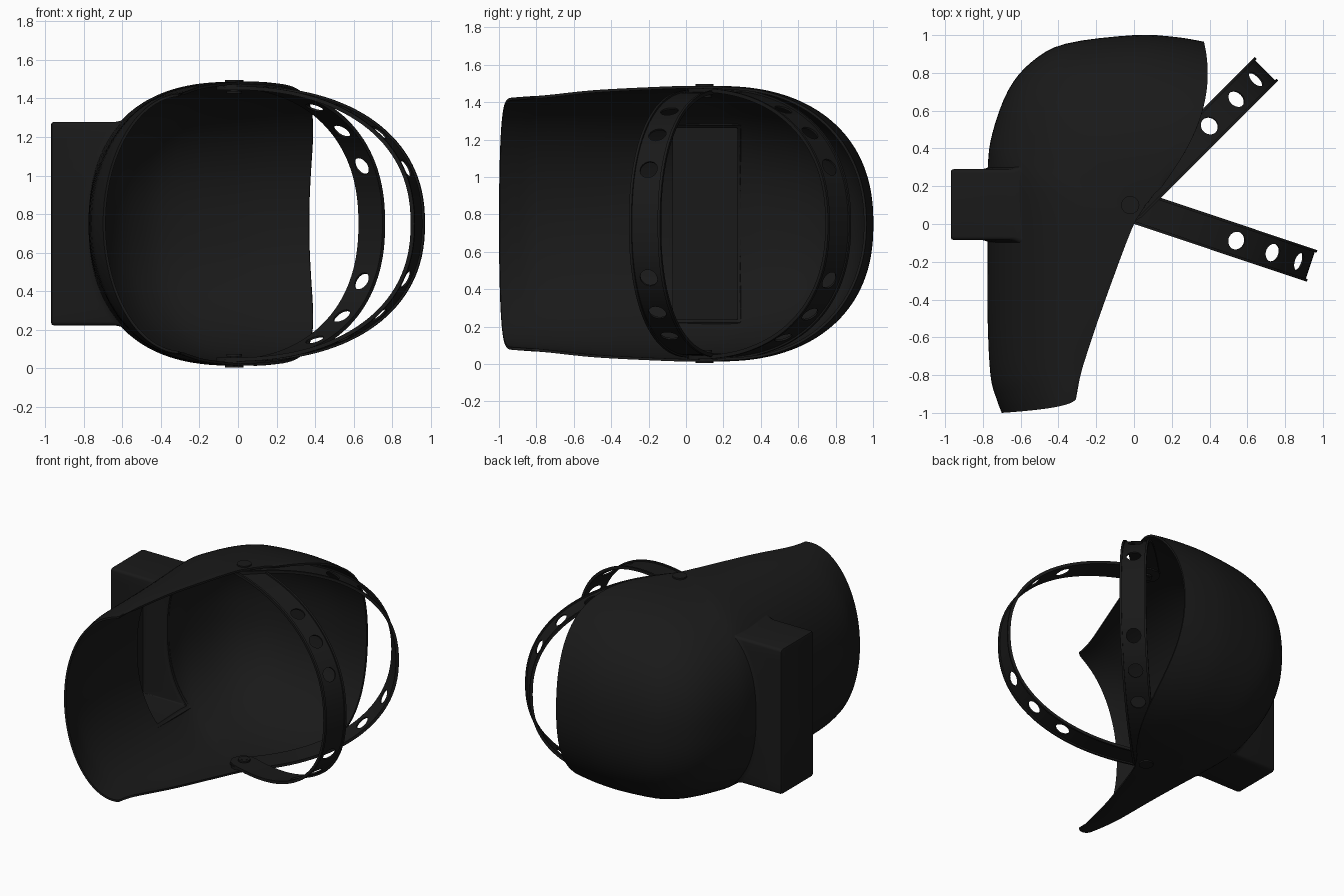
import bpy, bmesh
from math import sin, cos, pi, sqrt, radians
from mathutils import Vector, Matrix

if "Cube" in bpy.data.objects:
    bpy.data.objects.remove(bpy.data.objects["Cube"])

ZC = 0.75
black = bpy.data.materials.new("black_plastic")
black.diffuse_color = (0.01, 0.01, 0.01, 1)
black.use_nodes = True
black.node_tree.nodes["Principled BSDF"].inputs["Base Color"].default_value = black.diffuse_color


def make(name, bm, recalc=True):
    if recalc:
        bmesh.ops.recalc_face_normals(bm, faces=bm.faces)
    me = bpy.data.meshes.new(name)
    bm.to_mesh(me)
    bm.free()
    ob = bpy.data.objects.new(name, me)
    bpy.context.collection.objects.link(ob)
    me.materials.append(black)
    return ob


def activate(ob):
    bpy.ops.object.select_all(action='DESELECT')
    ob.select_set(True)
    bpy.context.view_layer.objects.active = ob


def apply_mod(ob, kind, **props):
    m = ob.modifiers.new(kind, kind)
    for k, v in props.items():
        setattr(m, k, v)
    activate(ob)
    bpy.ops.object.modifier_apply(modifier=m.name)


def cut(ob, cutter):
    cutter.hide_render = True
    apply_mod(ob, 'BOOLEAN', operation='DIFFERENCE', solver='EXACT', object=cutter)
    bpy.data.objects.remove(cutter)


def smooth(ob, angle=35):
    activate(ob)
    bpy.ops.object.shade_smooth_by_angle(angle=radians(angle))


def loft(bm, rings, close):
    n = len(rings[0])
    for a, b in zip(rings, rings[1:]):
        for j in range(n if close else n - 1):
            k = (j + 1) % n
            bm.faces.new((a[j], a[k], b[k], b[j]))


# Shell rows: front x,y / side edge x,y / half width / bulge / roundness / y roundness
rows = [
    (-.70, -1.0, -.29, -.83, .675, 0, 1.0, .17),
    (-.73, -.92, -.28, -.79, .682, 0, 1.0, .33),
    (-.76, -.80, -.26, -.72, .69, 0, 1.0, .75),
    (-.775, -.50, -.18, -.48, .715, 0, .98, .8),
    (-.775, -.10, -.06, -.15, .732, 0, .87, .8),
    (-.775, .28, .00, .00, .737, 0, .81, .8),
    (-.75, .48, .03, .05, .737, 0, .83, .83),
    (-.665, .71, .05, .08, .737, 0, .85, .85),
    (-.54, .86, .06, .10, .737, 0, .85, .85),
    (-.36, .955, .08, .12, .737, 0, .85, .85),
    (.00, 1.0, .10, .15, .737, .01, .86, .86),
    (.22, .99, .13, .18, .735, .05, .9, .87),
    (.37, .965, .15, .20, .73, .10, .93, .9),
]


def catmull(p0, p1, p2, p3, t):
    return [.5 * (2 * b + (c - a) * t + (2 * a - 5 * b + 4 * c - d) * t * t
                  + (3 * b - a - 3 * c + d) * t ** 3) for a, b, c, d in zip(p0, p1, p2, p3)]


fine, last = [], len(rows) - 1
for i in range(last):
    for s in range(4):
        fine.append(catmull(rows[max(i - 1, 0)], rows[i], rows[i + 1], rows[min(i + 2, last)], s / 4))
fine.append(rows[-1])

bm = bmesh.new()
N = 72
grid = []
for fx, fy, ex, ey, w, bulge, e, ey_exp in fine:
    ring = []
    for j in range(N + 1):
        a = -pi / 2 + pi * j / N
        c = 0 if j in (0, N) else cos(a)
        cx, cy = c ** e, c ** ey_exp
        z = abs(sin(a)) ** e * w * (1 if a > 0 else -1)
        ring.append(bm.verts.new((ex + (fx - ex) * cx + bulge * 4 * cx * (1 - cx),
                                  ey + (fy - ey) * cy, ZC + z)))
    grid.append(ring)
loft(bm, grid, False)
shell = make("mask_shell", bm, recalc=False)
apply_mod(shell, 'SOLIDIFY', thickness=.014, offset=-1)

# Window opening through the shell
Y0, Y1, HZ = -.085, .29, .528
bm = bmesh.new()
bmesh.ops.create_cube(bm, size=1, matrix=Matrix.Translation((-.75, (Y0 + Y1) / 2, ZC))
                      @ Matrix.Diagonal((.5, Y1 - Y0 - .03, 2 * HZ - .03, 1)))
cut(shell, make("window_cutter", bm))
smooth(shell)


# Window housing: hollow box whose flared back edge follows the shell curve
def outline(inset):
    y0, y1, h, r = Y0 + inset, Y1 - inset, HZ - inset, .02
    pts = []
    for cy, cz, start in ((y1 - r, h - r, 0), (y0 + r, h - r, 90),
                          (y0 + r, r - h, 180), (y1 - r, r - h, 270)):
        for k in range(5):
            a = radians(start + 22.5 * k)
            pts.append((cy + r * cos(a), cz + r * sin(a)))
        if start in (90, 270):
            sgn = 1 if start == 90 else -1
            y = y0 if start == 90 else y1
            pts += [(y, sgn * (h - r) * (1 - k / 8)) for k in range(1, 16)]
    return pts


def shell_x(h):
    s = min(abs(h) / .737, 1) ** (1 / .82)
    return -.775 * sqrt(1 - s * s) ** .82


bm = bmesh.new()
rings = []
for dx, inset in ((.008, -.014), (-.008, -.005), (-.03, 0)):
    rings.append([bm.verts.new((shell_x(z) + dx, y, ZC + z)) for y, z in outline(inset)])
for x, inset in ((-.955, 0), (-.966, .004), (-.97, .014)):
    rings.append([bm.verts.new((x, y, ZC + z)) for y, z in outline(inset)])
loft(bm, rings, True)
bm.faces.new(rings[-1])
housing = make("window_housing", bm)
apply_mod(housing, 'SOLIDIFY', thickness=.015, offset=-1)
smooth(housing)

# Headbands: channel section swept round a half ellipse, with adjuster holes
PIVOT = Vector((-.02, .1, ZC))
section = [(-1, 0), (1, 0), (1, .02), (.84, .02), (.84, .01), (-.84, .01), (-.84, .02), (-1, .02)]
E = .88


def headband(name, angle, half_h, reach):
    along = Vector((cos(angle), sin(angle), 0))
    side = Vector((-sin(angle), cos(angle), 0))
    up = Vector((0, 0, 1))

    def ellipse(a):
        return Vector((reach * abs(cos(a)) ** E,
                       half_h * abs(sin(a)) ** E * (1 if a > 0 else -1)))

    M = 64
    arc = [ellipse(-pi / 2 + pi * j / M) for j in range(1, M)]
    tabs = [(-.09, .25), (-.08, .55), (-.05, .86), (0, 1)]
    path = [Vector((d, -half_h)) for d, s in tabs] + arc + [Vector((d, half_h)) for d, s in reversed(tabs)]
    width = [s for d, s in tabs] + [1] * len(arc) + [s for d, s in reversed(tabs)]
    bm = bmesh.new()
    rings = []
    for i, p in enumerate(path):
        t = (path[min(i + 1, len(path) - 1)] - path[max(i - 1, 0)]).normalized()
        n = Vector((t.y, -t.x))
        ring = []
        for v, r in section:
            q = p + n * r
            ring.append(bm.verts.new(PIVOT + along * q.x + up * q.y + side * (v * .088 * width[i])))
        rings.append(ring)
    loft(bm, rings, True)
    bm.faces.new(rings[0])
    bm.faces.new(rings[-1])
    band = make(name, bm)
    bm = bmesh.new()
    for d in (.59, .79, .935):
        for sgn in (-1, 1):
            h = sgn * half_h * (1 - (d / reach) ** (2 / E)) ** (E / 2)
            n = along * (d / reach ** 2) + up * (h / half_h ** 2)
            rot = n.to_track_quat('Z', 'Y').to_matrix().to_4x4()
            bmesh.ops.create_cone(bm, cap_ends=True, segments=24, radius1=.048, radius2=.048, depth=.1,
                                  matrix=Matrix.Translation(PIVOT + along * d + up * h) @ rot)
    cut(band, make("hole_cutter", bm))
    smooth(band)


headband("upper_headband", radians(45), .705, 1.0)
headband("rear_headband", radians(-18.5), .695, .995)

# Pivot knobs on both sides
for label, sgn in (("left", 1), ("right", -1)):
    bm = bmesh.new()
    for r, z, depth in ((.048, .737, .018), (.022, .705, .06), (.04, .682, .012)):
        bmesh.ops.create_cone(bm, cap_ends=True, segments=32, radius1=r, radius2=r, depth=depth,
                              matrix=Matrix.Translation((PIVOT.x, PIVOT.y, ZC + sgn * z)))
    smooth(make(label + "_pivot_knob", bm))
